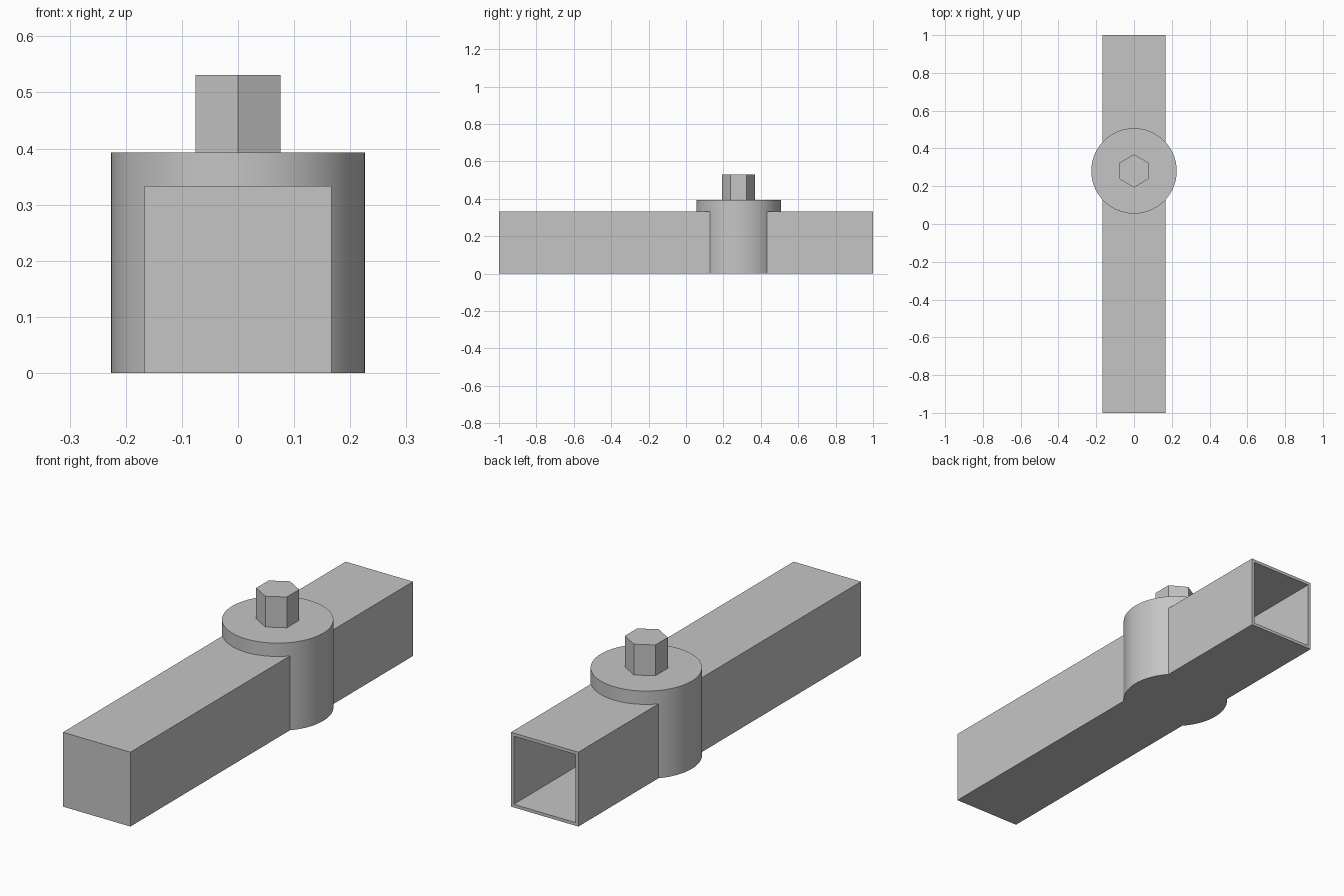
import bpy
import math

# Remove the default cube
cube = bpy.data.objects.get("Cube")
if cube:
    bpy.data.objects.remove(cube, do_unlink=True)

# Single grey finish
GREY = (0.56, 0.56, 0.56, 1.0)
grey = bpy.data.materials.new("plain_grey")
grey.use_nodes = True
grey.diffuse_color = GREY
grey.node_tree.nodes["Principled BSDF"].inputs["Base Color"].default_value = GREY

WIDTH, HEIGHT, WALL = 0.334, 0.333, 0.014
HUB_Y, HUB_RADIUS, HUB_TOP = 0.281, 0.226, 0.393
DRIVE_RADIUS, DRIVE_TOP = 0.0875, 0.531


def finish(name):
    obj = bpy.context.object
    obj.name = name
    obj.data.materials.append(grey)
    return obj


def box(name, width, y0, y1, z0, z1):
    bpy.ops.mesh.primitive_cube_add(size=1, location=(0, (y0 + y1) / 2, (z0 + z1) / 2))
    obj = finish(name)
    obj.scale = (width, y1 - y0, z1 - z0)
    bpy.ops.object.transform_apply(location=True, rotation=True, scale=True)
    return obj


def prism(name, sides, radius, z0, z1):
    bpy.ops.mesh.primitive_cylinder_add(vertices=sides, radius=radius, depth=z1 - z0,
                                        location=(0, HUB_Y, (z0 + z1) / 2))
    obj = finish(name)
    bpy.ops.object.transform_apply(location=True, rotation=True, scale=True)
    return obj


def combine(target, other, operation):
    mod = target.modifiers.new(operation.lower(), 'BOOLEAN')
    mod.operation = operation
    mod.solver = 'EXACT'
    mod.object = other
    bpy.ops.object.select_all(action='DESELECT')
    target.select_set(True)
    bpy.context.view_layer.objects.active = target
    bpy.ops.object.modifier_apply(modifier=mod.name)
    bpy.data.objects.remove(other, do_unlink=True)


# Square arm merged with the round hub
arm = box("arm_with_hub", WIDTH, -1, 1, 0, HEIGHT)
combine(arm, prism("hub", 96, HUB_RADIUS, 0, HUB_TOP), 'UNION')

# Square socket, open at the back and ending at the hub
socket = box("socket_cutter", WIDTH - 2 * WALL, HUB_Y + HUB_RADIUS - 0.04, 1.1,
             WALL, HEIGHT - WALL)
combine(arm, socket, 'DIFFERENCE')
bpy.ops.object.shade_smooth_by_angle(angle=math.radians(25))

# Hexagonal drive on top of the hub, corners pointing front and back
prism("hex_drive", 6, DRIVE_RADIUS, HUB_TOP, DRIVE_TOP)
